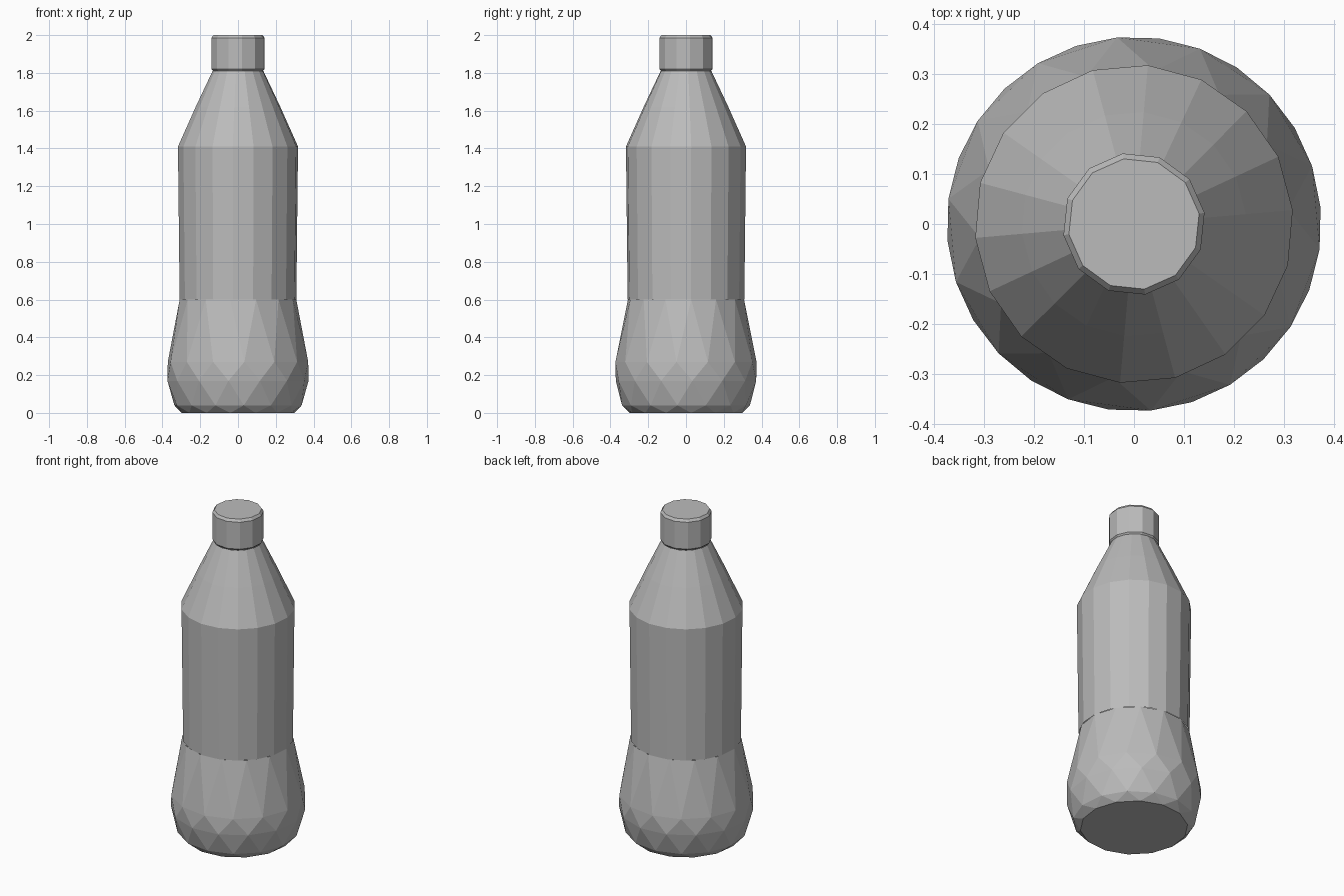
import bpy
import bmesh
from math import cos, sin, pi

cube = bpy.data.objects.get("Cube")
if cube:
    bpy.data.objects.remove(cube, do_unlink=True)

# Single plain grey plastic
grey = bpy.data.materials.new("grey plastic")
grey.use_nodes = True
GREY = (0.5, 0.5, 0.5, 1)
grey.diffuse_color = GREY
grey.node_tree.nodes["Principled BSDF"].inputs["Base Color"].default_value = GREY


def turned(name, profile, sides, turn=0.0, stagger=False, bottom=False, top=False):
    """Turn (radius, height) rings into a faceted solid; staggered rings join by triangles."""
    bm = bmesh.new()
    rings = []
    for k, (r, z) in enumerate(profile):
        shift = turn + (0.5 * (k % 2) if stagger else 0)
        rings.append([bm.verts.new((r * cos(2 * pi * (i + shift) / sides),
                                    r * sin(2 * pi * (i + shift) / sides), z))
                      for i in range(sides)])
    for k in range(len(rings) - 1):
        a, b = rings[k], rings[k + 1]
        for i in range(sides):
            j = (i + 1) % sides
            if not stagger:
                bm.faces.new((a[i], a[j], b[j], b[i]))
            elif k % 2 == 0:
                bm.faces.new((a[i], a[j], b[i]))
                bm.faces.new((a[j], b[j], b[i]))
            else:
                bm.faces.new((a[i], b[j], b[i]))
                bm.faces.new((a[i], a[j], b[j]))
    if bottom:
        bm.faces.new(rings[0][::-1])
    if top:
        bm.faces.new(rings[-1])
    mesh = bpy.data.meshes.new(name)
    bm.to_mesh(mesh)
    bm.free()
    mesh.materials.append(grey)
    obj = bpy.data.objects.new(name, mesh)
    bpy.context.collection.objects.link(obj)
    return obj


# Bulging faceted foot with a flat underside
turned("base", [(0.30, 0), (0.34, 0.04), (0.375, 0.17), (0.375, 0.27), (0.31, 0.6)],
       14, 0.2, stagger=True, bottom=True)

# Straight grip section and tapering shoulder
turned("body", [(0.31, 0.6), (0.319, 1.41)], 18, 0.25)
turned("shoulder", [(0.319, 1.41), (0.225, 1.62), (0.135, 1.81)], 18, 0.25)

# Screw cap with a slightly chamfered rim
turned("cap", [(0.134, 1.81), (0.143, 1.82), (0.143, 1.985), (0.132, 2.0)],
       12, 0.3, bottom=True, top=True)
